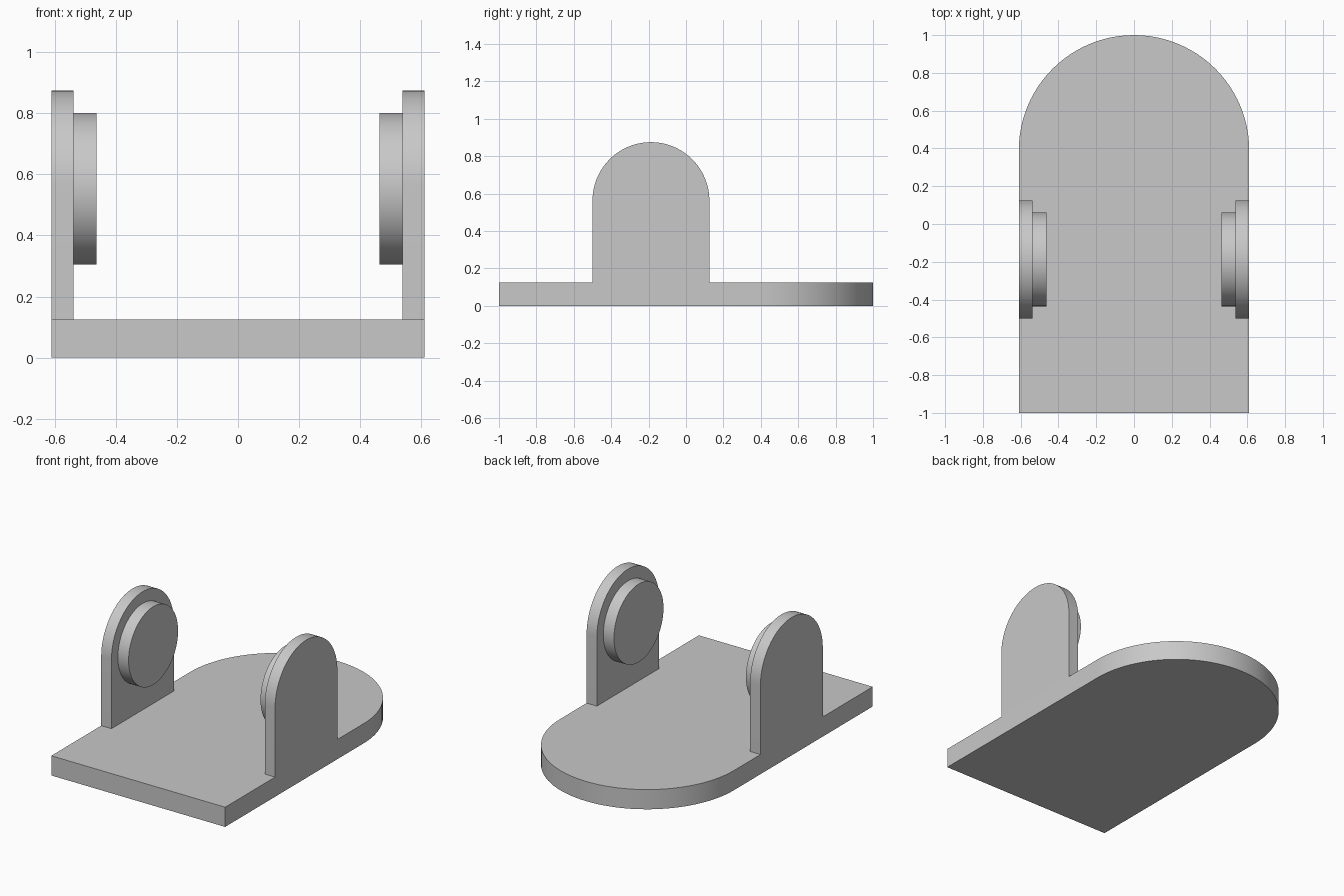
import bpy
import bmesh
import math
from mathutils import Matrix, Vector

if "Cube" in bpy.data.objects:
    bpy.data.objects.remove(bpy.data.objects["Cube"], do_unlink=True)

# Single plain grey finish
grey = bpy.data.materials.new("plain_grey")
grey.use_nodes = True
colour = (0.58, 0.58, 0.58, 1)
grey.diffuse_color = colour
grey.node_tree.nodes["Principled BSDF"].inputs["Base Color"].default_value = colour

# Shared dimensions
HALF_WIDTH = 0.61
BASE_TOP = 0.125
PIVOT_Y, PIVOT_Z = -0.1875, 0.5575
LUG_RADIUS, DISC_RADIUS = 0.3125, 0.248
LUG_INNER, DISC_INNER = 0.538, 0.463

# Maps a flat profile (u, v) to (y, z), extruding along x
SIDEWAYS = Matrix(((0, 0, 1), (1, 0, 0), (0, 1, 0))).to_4x4()


def arc(u, v, radius, start, end, steps):
    angles = [start + (end - start) * i / steps for i in range(steps + 1)]
    return [(u + radius * math.cos(a), v + radius * math.sin(a)) for a in angles]


def tongue(u, v, radius, bottom):
    """Straight-sided outline with a half-round top."""
    return [(u - radius, bottom), (u + radius, bottom)] + arc(u, v, radius, 0, math.pi, 48)


def extrude(name, outline, low, high, matrix=Matrix()):
    bm = bmesh.new()
    face = bm.faces.new([bm.verts.new((u, v, low)) for u, v in outline])
    top = bmesh.ops.extrude_face_region(bm, geom=[face])["geom"]
    moved = [g for g in top if isinstance(g, bmesh.types.BMVert)]
    bmesh.ops.translate(bm, verts=moved, vec=Vector((0, 0, high - low)))
    bm.transform(matrix)
    bmesh.ops.recalc_face_normals(bm, faces=bm.faces)
    mesh = bpy.data.meshes.new(name)
    bm.to_mesh(mesh)
    bm.free()
    mesh.materials.append(grey)
    obj = bpy.data.objects.new(name, mesh)
    bpy.context.collection.objects.link(obj)
    bpy.ops.object.select_all(action="DESELECT")
    obj.select_set(True)
    bpy.context.view_layer.objects.active = obj
    bpy.ops.object.shade_smooth_by_angle(angle=math.radians(30))
    return obj


# Base plate, rounded at the back
extrude("base_plate", tongue(0, 1 - HALF_WIDTH, HALF_WIDTH, -1), 0, BASE_TOP)

# Upright lugs with round bosses facing inward
lug = tongue(PIVOT_Y, PIVOT_Z + 0.005, LUG_RADIUS, BASE_TOP)
disc = arc(PIVOT_Y, PIVOT_Z - 0.005, DISC_RADIUS, 0, 2 * math.pi, 96)[:-1]
for side, sign in (("left", 1), ("right", -1)):
    extrude(side + "_lug", lug, sign * LUG_INNER, sign * HALF_WIDTH, SIDEWAYS)
    extrude(side + "_boss", disc, sign * DISC_INNER, sign * LUG_INNER, SIDEWAYS)
